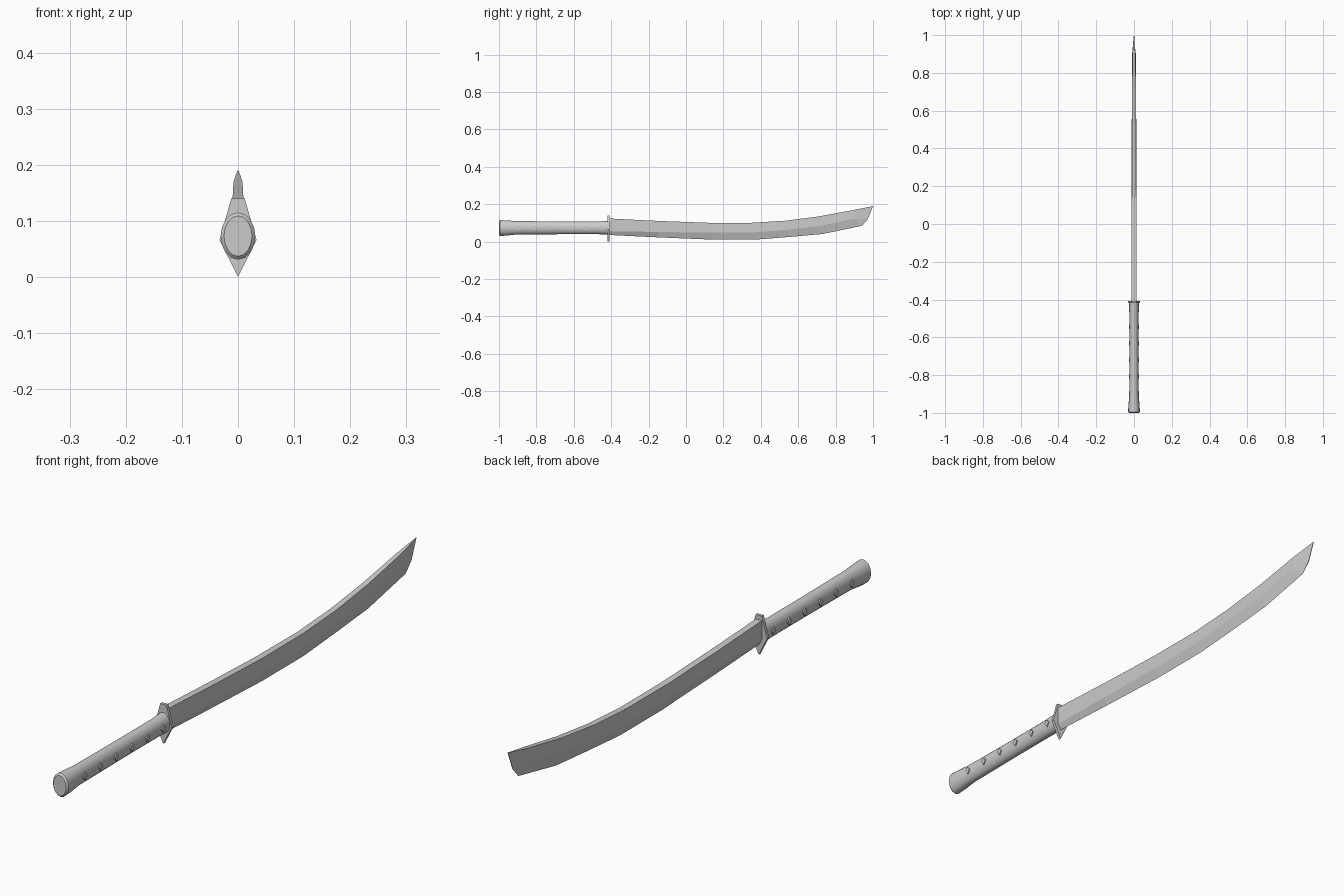
import bpy
from math import sin, cos, pi

if "Cube" in bpy.data.objects:
    bpy.data.objects.remove(bpy.data.objects["Cube"])


def make_object(name, verts, faces):
    mesh = bpy.data.meshes.new(name)
    mesh.from_pydata(verts, [], faces)
    mesh.validate()
    obj = bpy.data.objects.new(name, mesh)
    bpy.context.collection.objects.link(obj)
    return obj


def loft(name, rings):
    """Skin equal-sized rings running along +y and cap both ends."""
    n = len(rings[0])
    verts = [v for ring in rings for v in ring]
    faces = [(r * n + i, (r + 1) * n + i, (r + 1) * n + (i + 1) % n, r * n + (i + 1) % n)
             for r in range(len(rings) - 1) for i in range(n)]
    faces.append(tuple(range(n)))
    faces.append(tuple(reversed(range(len(verts) - n, len(verts)))))
    return make_object(name, verts, faces)


def ellipse(y, rx, rz, zc, n=16):
    return [(rx * cos(2 * pi * i / n), y, zc - rz * sin(2 * pi * i / n)) for i in range(n)]


# Blade: spine (y, z), ridge (y, z), edge (y, z), half thickness at spine and ridge
stations = [
    (-0.415, 0.124, -0.415, 0.056, -0.415, 0.036, 0.012, 0.012),
    (-0.15, 0.111, -0.15, 0.052, -0.15, 0.023, 0.012, 0.012),
    (0.12, 0.101, 0.13, 0.048, 0.14, 0.011, 0.012, 0.012),
    (0.35, 0.101, 0.36, 0.049, 0.37, 0.011, 0.011, 0.012),
    (0.53, 0.112, 0.54, 0.064, 0.55, 0.025, 0.011, 0.012),
    (0.71, 0.135, 0.72, 0.085, 0.73, 0.041, 0.010, 0.011),
    (0.90, 0.170, 0.90, 0.122, 0.938, 0.084, 0.008, 0.010),
    (1.0, 0.19, 0.973, 0.122, 0.94, 0.084, 0.001, 0.001),
]
rings = []
for sy, sz, ry, rz, ey, ez, ws, wr in stations:
    rings.append([(-ws, sy, sz), (ws, sy, sz), (wr, ry, rz), (0, ey, ez), (-wr, ry, rz)])
loft("blade", rings)

# Guard: thin plate with a pointed bottom and a narrow flat top
outline = [(-0.012, 0.14), (0.012, 0.14), (0.033, 0.066), (0.0, 0.0), (-0.033, 0.066)]
loft("guard", [[(x, y, z) for x, z in outline] for y in (-0.419, -0.408)])

# Handle: oval grip flaring into the pommel
grip = loft("handle", [ellipse(*s) for s in [
    (-1.0, 0.025, 0.036, 0.073), (-0.994, 0.031, 0.042, 0.073),
    (-0.965, 0.030, 0.041, 0.073), (-0.91, 0.025, 0.036, 0.074),
    (-0.65, 0.024, 0.034, 0.074), (-0.47, 0.024, 0.034, 0.074),
    (-0.413, 0.026, 0.037, 0.075)]])
bpy.context.view_layer.objects.active = grip
grip.select_set(True)
bpy.ops.object.shade_smooth_by_angle(angle=0.6)

# Diamond studs down both sides of the handle
for side, label in ((1, "right"), (-1, "left")):
    for k in range(6):
        yc = -0.895 + 0.088 * k
        diamond = [(0.012, 0), (0, 0.014), (-0.012, 0), (0, -0.014)]
        loft(f"stud_{label}_{k + 1}",
             [[(side * x, yc + dy, 0.074 + dz) for dy, dz in diamond[::side]]
              for x in (0.0275, 0.019)])
